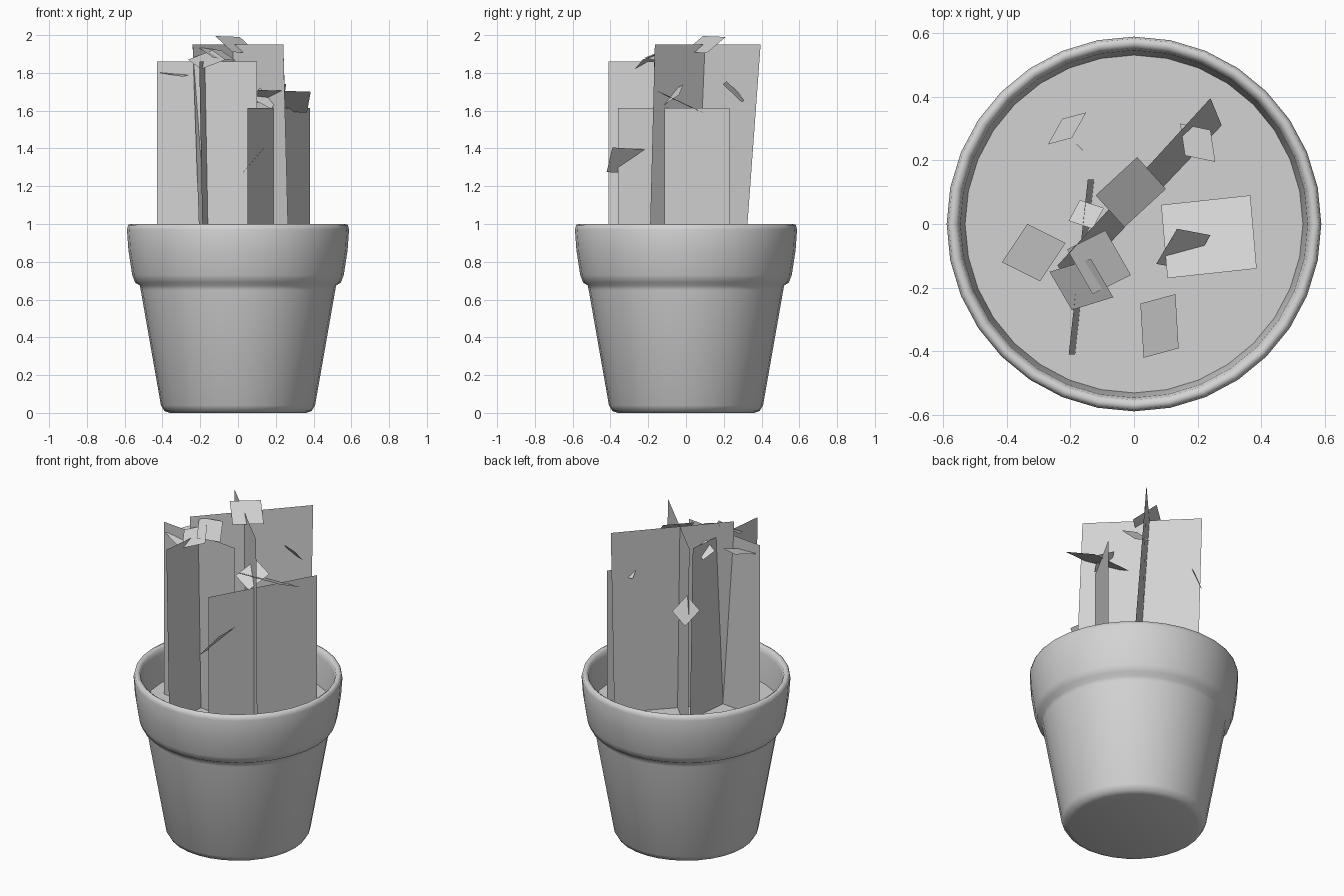
import bpy
import bmesh
import math
from mathutils import Vector

cube = bpy.data.objects.get("Cube")
if cube:
    bpy.data.objects.remove(cube, do_unlink=True)

grey = bpy.data.materials.new("plain grey")
grey.use_nodes = True
grey.diffuse_color = (0.65, 0.65, 0.65, 1)
grey.node_tree.nodes["Principled BSDF"].inputs["Base Color"].default_value = grey.diffuse_color

SOIL = 0.79


def add_object(name, bm, smooth=False):
    """Turn a bmesh into a named object with the shared material."""
    mesh = bpy.data.meshes.new(name)
    bm.to_mesh(mesh)
    bm.free()
    mesh.materials.append(grey)
    obj = bpy.data.objects.new(name, mesh)
    bpy.context.collection.objects.link(obj)
    if smooth:
        bpy.ops.object.select_all(action="DESELECT")
        obj.select_set(True)
        bpy.context.view_layer.objects.active = obj
        bpy.ops.object.shade_smooth_by_angle(angle=math.radians(60))
    return obj


def lathe(name, profile, segments=32):
    """Spin a radius and height profile around the z axis."""
    bm = bmesh.new()
    verts = [bm.verts.new((0, -r, z)) for r, z in profile]
    edges = [bm.edges.new(pair) for pair in zip(verts, verts[1:])]
    bmesh.ops.spin(bm, geom=verts + edges, axis=(0, 0, 1), cent=(0, 0, 0),
                   angle=math.tau, steps=segments, use_duplicate=False)
    bmesh.ops.remove_doubles(bm, verts=bm.verts, dist=0.0001)
    bmesh.ops.recalc_face_normals(bm, faces=bm.faces)
    return add_object(name, bm, smooth=True)


def stem(name, height, cards):
    """Upright cards, each given by its two top ends and its two feet."""
    bm = bmesh.new()
    for top_a, top_b, foot_a, foot_b in cards:
        corners = [(*foot_a, SOIL), (*foot_b, SOIL), (*top_b, height), (*top_a, height)]
        bm.faces.new([bm.verts.new(p) for p in corners])
    return add_object(name, bm)


def leaf(name, centre, across, along):
    """Flat four-sided leaf from its centre and two half diagonals."""
    c, a, b = Vector(centre), Vector(across), Vector(along)
    bm = bmesh.new()
    face = bm.faces.new([bm.verts.new(p) for p in (c - a, c - b, c + a, c + b)])
    face.normal_update()
    if face.normal.z < 0:
        face.normal_flip()
    return add_object(name, bm)


# Pot with a thick rim, and the soil inside it
lathe("pot", [(0, 0), (.36, 0), (.39, .01), (.408, .04), (.515, .65), (.52, .675),
              (.545, .69), (.56, .73), (.58, .86), (.588, .97), (.582, .995),
              (.567, 1), (.552, .99), (.545, .96), (.53, SOIL)])
bm = bmesh.new()
bmesh.ops.create_circle(bm, cap_ends=True, segments=32, radius=.53)
soil = add_object("soil", bm)
soil.location.z = SOIL

# Stems made of crossed cards
stem("tall_stem", 1.95, [((-.24, -.13), (.24, .395), (-.2, -.19), (.275, .31)),
                         ((-.24, .31), (.24, -.165), (-.22, .29), (.27, -.195))])
stem("middle_stem", 1.86, [((-.43, -.11), (.1, -.17), (-.43, -.11), (.1, -.17)),
                           ((-.205, -.41), (-.145, .14), (-.185, -.41), (-.125, .14))])
stem("short_stem", 1.615, [((.05, -.36), (.38, .23), (.05, -.36), (.38, .23))])

# Loose leaves
leaf("crown_leaf", (-.01, .1, 1.95), (.11, .01, -.045), (.02, .11, .04))
leaf("left_tip_leaf", (-.315, -.09, 1.8), (.1, .03, 0), (-.02, .09, .02))
leaf("upper_tip_leaf", (-.11, -.12, 1.9), (.1, -.04, -.035), (.02, .1, .02))
leaf("lower_tip_leaf", (-.165, -.19, 1.87), (.1, -.04, 0), (.03, .08, .05))
leaf("large_leaf", (.235, -.04, 1.65), (.15, -.1, .05), (.13, .13, -.06))
leaf("leaf_on_large_leaf", (.155, -.08, 1.675), (.085, .045, .01), (-.02, .065, .065))
leaf("front_leaf", (.08, -.32, 1.335), (.06, -.07, .07), (.05, .1, .06))
leaf("back_leaf", (-.21, .3, 1.55), (.06, .05, 0), (.015, -.03, .08))
leaf("side_leaf", (.2, .255, 1.7), (.04, .04, -.055), (-.055, .06, -.04))
leaf("inner_leaf", (-.15, .03, 1.81), (.055, .02, 0), (.02, -.045, .04))
